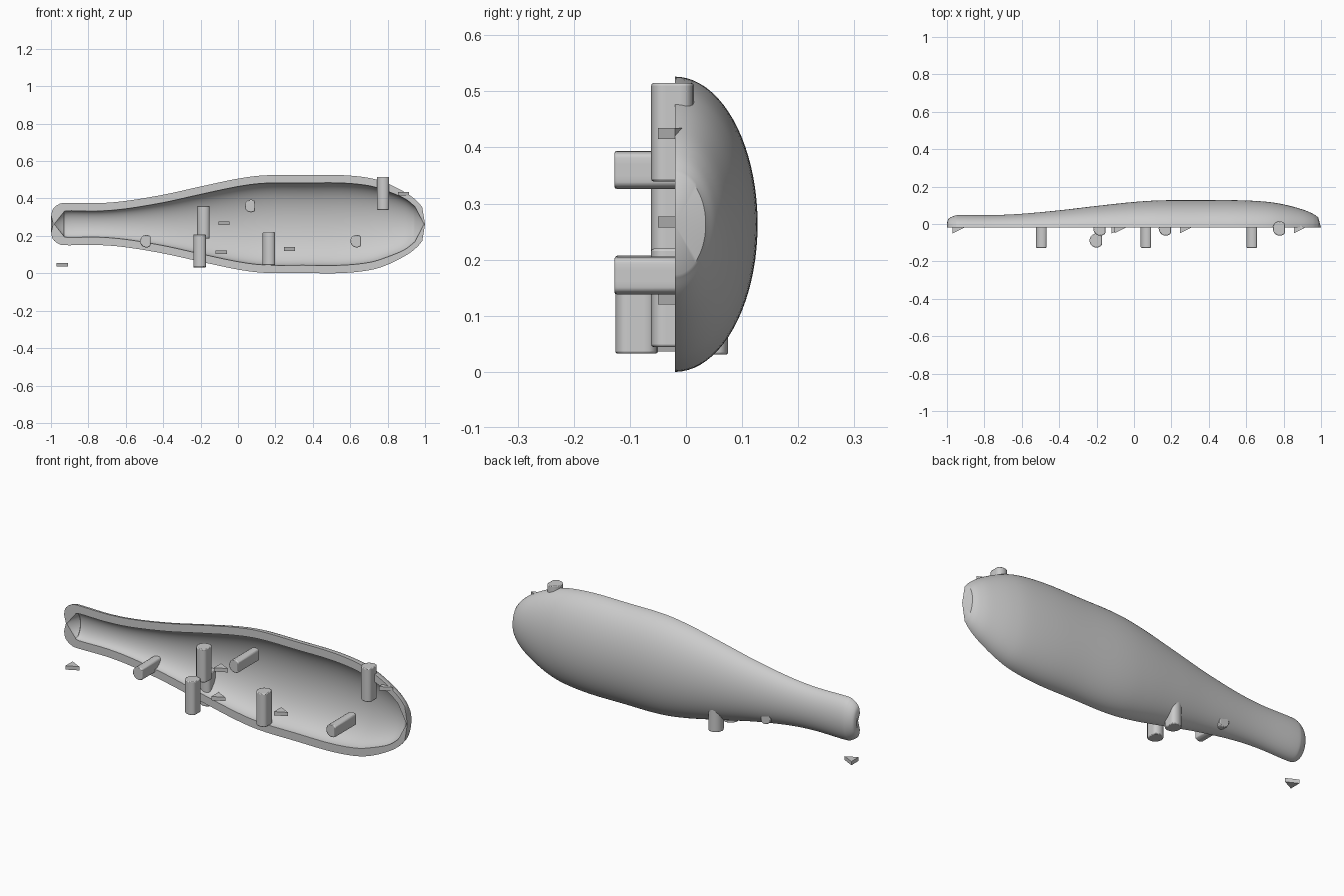
import bpy, bmesh, math
from mathutils import Vector

cube = bpy.data.objects.get("Cube")
if cube:
    bpy.data.objects.remove(cube, do_unlink=True)

grey = bpy.data.materials.new("plain grey")
grey.use_nodes = True
colour = (0.6, 0.6, 0.6, 1)
grey.diffuse_color = colour
grey.node_tree.nodes["Principled BSDF"].inputs["Base Color"].default_value = colour

AXIS_Z = 0.263    # height of the bottle's long axis
CUT_Y = -0.02     # plane of the open front
WALL = 0.042


def add_object(name, bm, smooth=True, bevel=0):
    bmesh.ops.remove_doubles(bm, verts=bm.verts, dist=0.0002)
    bmesh.ops.recalc_face_normals(bm, faces=bm.faces)
    mesh = bpy.data.meshes.new(name)
    bm.to_mesh(mesh)
    bm.free()
    mesh.materials.append(grey)
    obj = bpy.data.objects.new(name, mesh)
    bpy.context.collection.objects.link(obj)
    if bevel:
        mod = obj.modifiers.new("soft_edges", "BEVEL")
        mod.width, mod.segments = bevel, 2
        mod.limit_method, mod.angle_limit = "ANGLE", math.radians(40)
    if smooth:
        bpy.ops.object.select_all(action="DESELECT")
        obj.select_set(True)
        bpy.context.view_layer.objects.active = obj
        bpy.ops.object.shade_smooth_by_angle(angle=math.radians(35))
    return obj


def spline(points, steps=6):
    """Smooth curve through the given (x, radius) points."""
    p = [Vector(q) for q in points]
    p = [2 * p[0] - p[1]] + p + [2 * p[-1] - p[-2]]
    out = []
    for a, b, c, d in zip(p, p[1:], p[2:], p[3:]):
        for i in range(steps):
            t = i / steps
            out.append(0.5 * (2 * b + (c - a) * t + (2 * a - 5 * b + 4 * c - d) * t**2
                              + (3 * b - a - 3 * c + d) * t**3))
    return out + [p[-2]]


# Bottle half: flattened half-lathe with an inner wall and a flat rim
def half_ring(bm, x, r, segments=40):
    depth = r * (0.64 - 0.3 * r)
    angles = [math.pi * i / segments for i in range(segments + 1)]
    return [bm.verts.new((x, CUT_Y + depth * math.sin(a), AXIS_Z + r * math.cos(a)))
            for a in angles]


body = [(-0.75, 0.112), (-0.6, 0.124), (-0.4, 0.157), (-0.2, 0.201), (0, 0.243),
        (0.15, 0.261), (0.35, 0.262), (0.55, 0.262), (0.7, 0.247), (0.8, 0.217)]
outer = ([Vector((-0.988, 0))]
         + spline([(-0.999, 0.045), (-0.99, 0.08), (-0.96, 0.105), (-0.92, 0.113)] + body
                  + [(0.9, 0.166), (0.955, 0.125), (0.985, 0.09)])
         + [Vector((1, 0))])
inner = ([Vector((-0.983, 0))]
         + spline([(-0.935, 0.06), (-0.91, 0.071)] + [(x, r - WALL) for x, r in body]
                  + [(0.89, 0.137), (0.945, 0.095)])
         + [Vector((0.995, 0))])

bm = bmesh.new()
loop = [half_ring(bm, x, max(r, 0.00005)) for x, r in outer + inner[::-1]]
n_out = len(outer)
for a, b in zip(loop, loop[1:]):
    if a is loop[n_out - 1]:
        continue
    for i in range(len(a) - 1):
        bm.faces.new((a[i], a[i + 1], b[i + 1], b[i]))

# Flat rim joining the outer and inner edges along each side
def nearest(x):
    """Rim index of the inner ring at the same share along the length."""
    return min(range(len(inner)), key=lambda k: abs(inner[k].x - x))


inner_rings = loop[n_out:][::-1]
for side in (0, -1):
    for k in range(n_out - 1):
        j0, j1 = nearest(outer[k].x), nearest(outer[k + 1].x)
        if k == 0:
            j0 = 0
        if k == n_out - 2:
            j1 = len(inner) - 1
        j1 = max(j0, j1)
        o0, o1 = loop[k][side], loop[k + 1][side]
        for j in range(j0, j1):
            bm.faces.new((o0, inner_rings[j][side], inner_rings[j + 1][side]))
        bm.faces.new((o0, o1, inner_rings[j1][side]))
add_object("bottle_half_shell", bm)


# Pegs: short rods with one flattened side
def peg(name, centre, radius, flat, along_y=False, length=0.175):
    bm = bmesh.new()
    bmesh.ops.create_cone(bm, cap_ends=True, segments=20, radius1=radius,
                          radius2=radius, depth=length)
    for v in bm.verts:
        v.co.x = min(v.co.x, flat)
        if along_y:
            v.co = Vector((v.co.x, v.co.z, v.co.y))
        v.co += Vector(centre)
    add_object(name, bm, bevel=0.004)


upright = [(-0.18, -0.024, 0.273), (-0.2, -0.088, 0.12), (-0.2, 0.037, 0.118),
           (0.17, -0.024, 0.132), (0.78, -0.024, 0.427)]
for i, c in enumerate(upright):
    peg(f"upright_peg_{i + 1}", c, 0.038, 0.028)
for i, (x, z) in enumerate([(-0.49, 0.172), (0.07, 0.36), (0.635, 0.172)]):
    peg(f"cross_peg_{i + 1}", (x, -0.04, z), 0.034, 0.022, along_y=True)


# Wedges: thin triangular plates pointing along the bottle
def wedge(name, x, z, size=0.06, height=0.02):
    bm = bmesh.new()
    corners = [(-size / 2, -size / 2), (size / 2, 0), (-size / 2, size / 2)]
    base = bm.faces.new([bm.verts.new((x + u, CUT_Y + v, z - height / 2))
                         for u, v in corners])
    top = bmesh.ops.extrude_face_region(bm, geom=[base])["geom"]
    bmesh.ops.translate(bm, vec=(0, 0, height),
                        verts=[g for g in top if isinstance(g, bmesh.types.BMVert)])
    add_object(name, bm, smooth=False)


for i, (x, z) in enumerate([(-0.94, 0.046), (-0.075, 0.267), (-0.09, 0.112),
                            (0.275, 0.13), (0.885, 0.425)]):
    wedge(f"wedge_{i + 1}", x, z)
